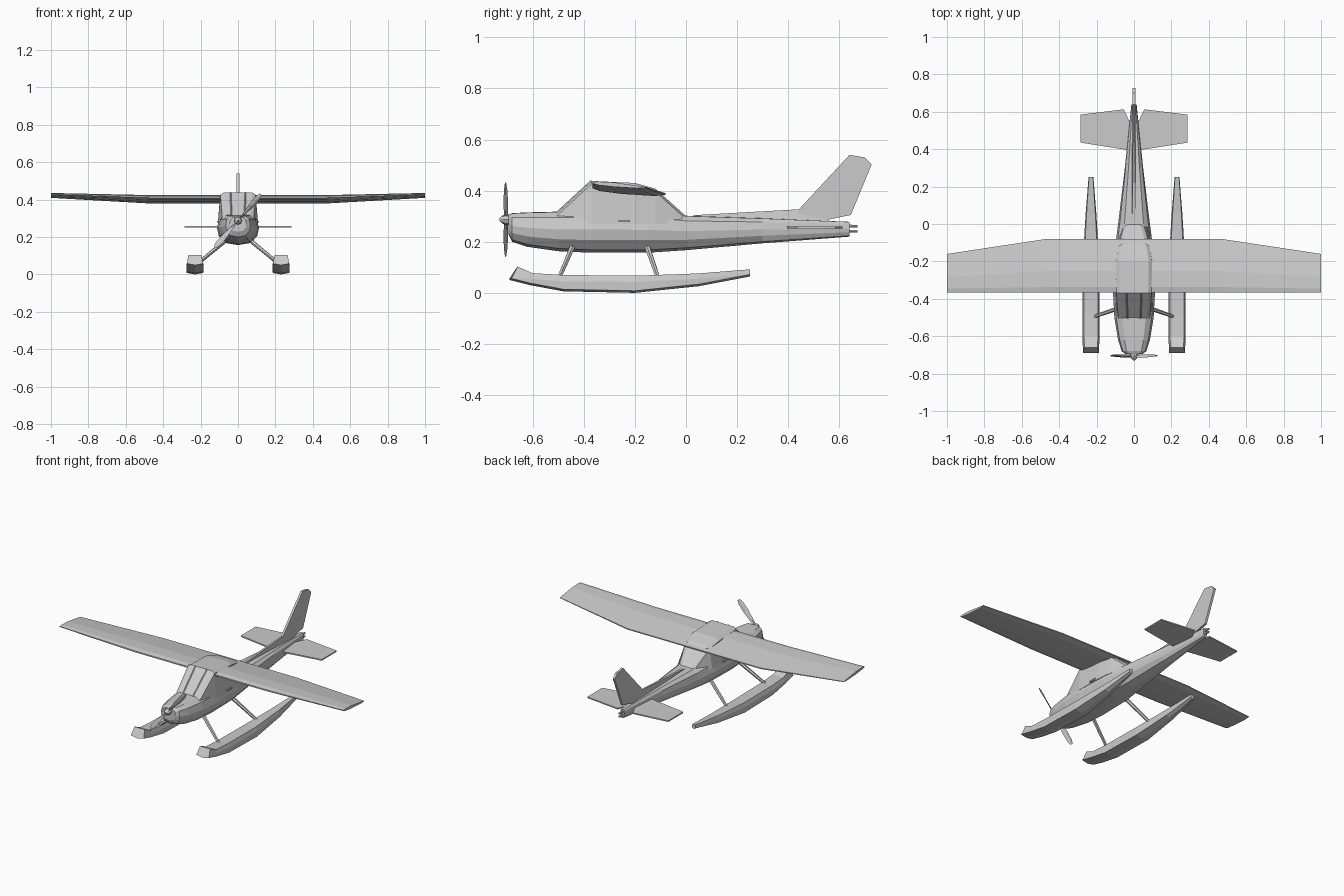
import bpy
import bmesh
import math
from mathutils import Vector, Matrix

if "Cube" in bpy.data.objects:
    bpy.data.objects.remove(bpy.data.objects["Cube"])


def loft(name, rings, mirror=False):
    """Skin a series of equal-length vertex rings and cap both ends."""
    bm = bmesh.new()
    vs = [[bm.verts.new(p) for p in r] for r in rings]
    n = len(rings[0])
    for a, b in zip(vs, vs[1:]):
        for i in range(n):
            j = (i + 1) % n
            bm.faces.new((a[i], a[j], b[j], b[i]))
    bm.faces.new(vs[0][::-1])
    bm.faces.new(vs[-1])
    bmesh.ops.recalc_face_normals(bm, faces=bm.faces)
    me = bpy.data.meshes.new(name)
    bm.to_mesh(me)
    bm.free()
    ob = bpy.data.objects.new(name, me)
    bpy.context.collection.objects.link(ob)
    if mirror:
        ob.modifiers.new("Mirror", 'MIRROR')
    return ob


def beam(name, a, b, ra, rb, sides=6, mirror=False):
    """Tapered rod between two points."""
    a, b = Vector(a), Vector(b)
    q = (b - a).to_track_quat('Z', 'Y')
    rings = []
    for c, r in ((a, ra), (b, rb)):
        rings.append([c + q @ Vector((r * math.cos(t), r * math.sin(t), 0))
                      for t in (2 * math.pi * i / sides for i in range(sides))])
    return loft(name, rings, mirror)


def box(name, lo, hi, mirror=False):
    return loft(name, [[(x, lo[1], lo[2]), (x, hi[1], lo[2]), (x, hi[1], hi[2]), (x, lo[1], hi[2])]
                       for x in (lo[0], hi[0])], mirror)


# Fuselage: one half section scaled along the body (y, half width, top, bottom)
half = [(0.6, .99), (0.9, .85), (1, .55), (.92, .3), (.62, .07)]
section = [(0, 1)] + half + [(0, 0)] + [(-u, v) for u, v in reversed(half)]
stations = [(-.695, .045, .305, .228), (-.68, .066, .312, .2), (-.62, .085, .315, .18),
            (-.5, .105, .318, .163), (-.37, .112, .322, .157), (-.15, .105, .32, .157),
            (0, .085, .302, .167), (.3, .049, .292, .194), (.64, .014, .278, .22)]
loft("fuselage", [[(u * w, y, b + v * (t - b)) for u, v in section] for y, w, t, b in stations])

# Cabin with windshield and sloped rear window (y, top z, top width, base width)
cabin = [(-.505, .314, .078, .088), (-.37, .438, .088, .108), (-.2, .43, .09, .106),
         (-.12, .408, .078, .1), (0, .3, .045, .07)]
loft("cabin", [[(-wb, y, .27), (-wt - .006, y, t - .012), (-wt + .012, y, t),
                (wt - .012, y, t), (wt + .006, y, t - .012), (wb, y, .27)]
               for y, t, wt, wb in cabin])
beam("windshield_post", (.035, -.505, .314), (.04, -.37, .438), .004, .004, 4, True)
box("door_handle", (.1, -.265, .277), (.113, -.22, .286), True)

# Wing (x, trailing y, leading z, trailing z, thickness)
foil = [(0, -.1), (0, .15), (.1, .4), (.4, .52), (1, .1), (1, -.1), (.85, -.35), (.4, -.45), (.1, -.35)]
tip, mid = (1, -.16, .43, .413, .018), (.47, -.08, .413, .387, .034)
wing = [(-tip[0],) + tip[1:], (-mid[0],) + mid[1:], mid, tip]
loft("wing", [[(x, -.366 + f * (te + .366), zl + f * (zt - zl) + o * th) for f, o in foil]
              for x, te, zl, zt, th in wing])

# Fin with its dorsal fillet
fin = [(.44, .28), (.44, .325), (.64, .54), (.7, .53), (.727, .503), (.645, .305), (.55, .285), (.55, .265)]
loft("fin", [[(x, y, z) for y, z in fin] for x in (-.007, .007)])
loft("dorsal_fillet", [[(-w, y, .275), (-w * .5, y, t), (w * .5, y, t), (w, y, .275)]
                       for y, t, w in ((.03, .304, .016), (.46, .328, .01), (.56, .29, .008))])

# Tailplane
tail = [(0, .395), (.03, .395), (.285, .435), (.285, .585), (.055, .613), (.02, .54), (0, .54)]
loft("tailplane", [[(x, y, z) for x, y in tail] for z in (.251, .259)], True)

# Stern fittings
for name, z in (("upper_tail_fitting", .261), ("lower_tail_fitting", .241)):
    beam(name, (0, .62, z), (0, .672, z), .007, .006)

# Floats (y, half width, bottom z, chine z, top z, y shift of the top)
hull = [(-.69, .043, .05, .06, .103, .03), (-.61, .045, .03, .055, .077, .01),
        (-.48, .045, .006, .045, .07, 0), (-.2, .044, 0, .043, .067, 0),
        (.05, .029, .026, .055, .076, 0), (.25, .013, .064, .072, .092, 0)]
loft("float", [[(.23, y, b), (.23 + w, y, b + .008), (.23 + w, y + s * .3, c), (.23 + w * .82, y + s, t),
                (.23 - w * .82, y + s, t), (.23 - w, y + s * .3, c), (.23 - w, y, b + .008)]
               for y, w, b, c, t, s in hull], True)

# Float struts
beam("front_float_strut", (.055, -.44, .19), (.212, -.495, .062), .012, .009, 6, True)
beam("rear_float_strut", (.055, -.155, .19), (.212, -.11, .06), .012, .009, 6, True)

# Spinner and two twisted propeller blades
hub = Vector((0, -.705, .287))
loft("spinner", [[(r * math.cos(k * math.pi / 4), y, hub.z + r * math.sin(k * math.pi / 4)) for k in range(8)]
                 for y, r in ((-.685, .02), (-.705, .021), (-.718, .016), (-.73, .004))])
blade = [(.01, .007, 70), (.05, .011, 50), (.11, .016, 32), (.165, .015, 22), (.187, .008, 18)]
for n in range(2):
    turn = Matrix.Rotation(math.radians(-49 + 180 * n), 3, 'Y')
    rings = []
    for r, w, a in blade:
        twist = Matrix.Rotation(math.radians(a), 3, 'X')
        rings.append([hub + turn @ (twist @ Vector((0, y, z)) + Vector((r, 0, 0)))
                      for y, z in ((0, -w), (-.003, 0), (0, w), (.003, 0))])
    loft("propeller_blade", rings)
